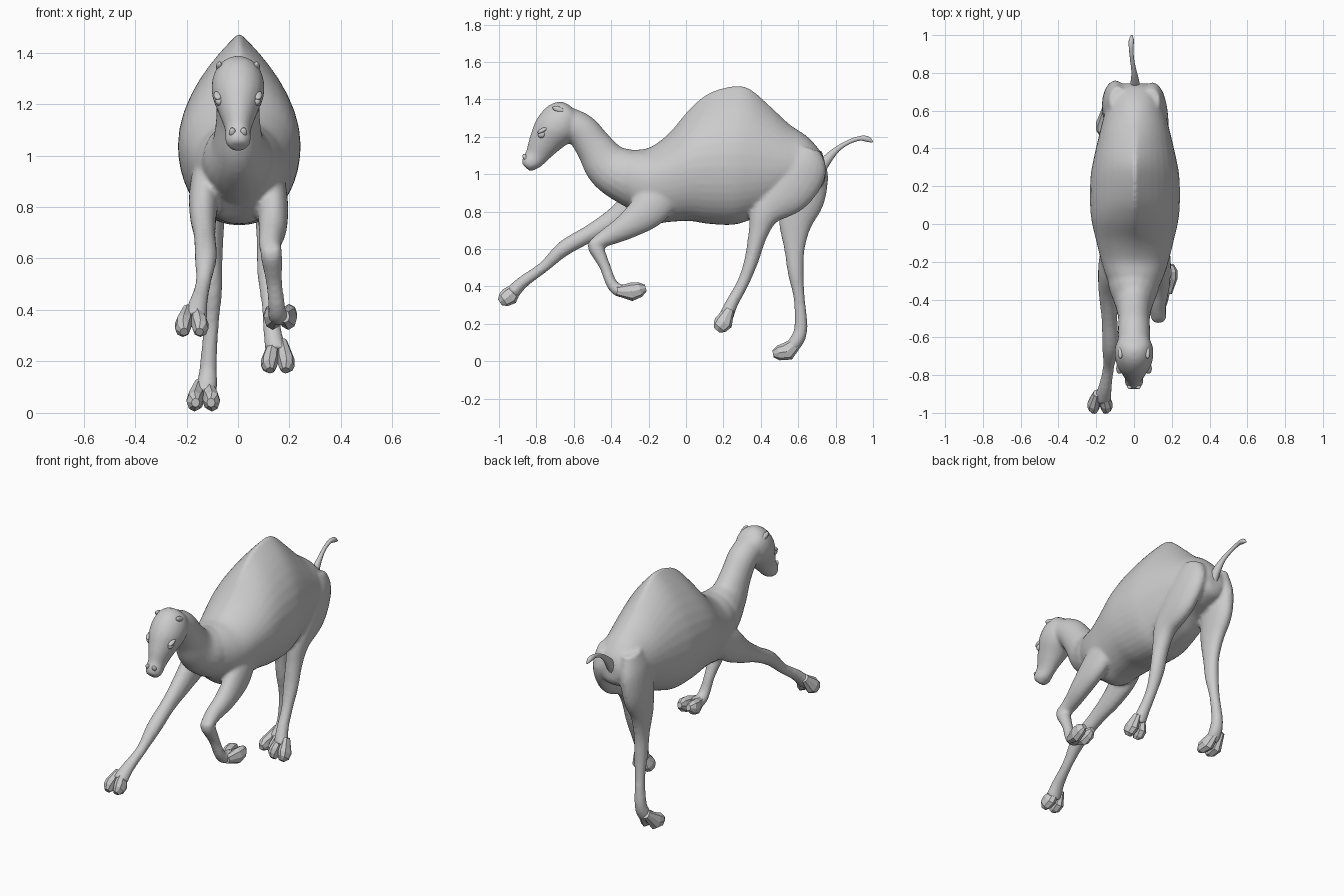
import bpy, bmesh, math
from mathutils import Vector


def catmull(rows, steps):
    """Smoothly interpolate every column of a list of stations."""
    if steps < 2:
        return [list(r) for r in rows]
    p = [rows[0]] + list(rows) + [rows[-1]]
    out = []
    for i in range(1, len(p) - 2):
        for s in range(steps):
            t = s / steps
            out.append([0.5 * (2 * b + (c - a) * t + (2 * a - 5 * b + 4 * c - d) * t * t
                               + (3 * b - a - 3 * c + d) * t ** 3)
                        for a, b, c, d in zip(p[i - 1], p[i], p[i + 1], p[i + 2])])
    out.append(list(rows[-1]))
    return out


def skin_rings(bm, rings):
    """Join rings of points into a closed tube."""
    vs = [[bm.verts.new(c) for c in r] for r in rings]
    n = len(vs[0])
    faces = []
    for a, b in zip(vs, vs[1:]):
        for i in range(n):
            j = (i + 1) % n
            faces.append(bm.faces.new((a[i], a[j], b[j], b[i])))
    faces += [bm.faces.new(vs[0]), bm.faces.new(vs[-1])]
    bmesh.ops.recalc_face_normals(bm, faces=faces)


def limb(bm, rows, n=20, steps=6):
    """Elliptical tube. Station: x, y, z, half width, half depth."""
    st = catmull(rows, steps)
    rings = []
    side = Vector((1, 0, 0))
    for i, (x, y, z, rx, rn) in enumerate(st):
        a, b = st[max(i - 1, 0)], st[min(i + 1, len(st) - 1)]
        t = Vector((0, b[1] - a[1], b[2] - a[2])).normalized()
        nor = t.cross(side)
        rings.append([Vector((x, y, z)) + side * (rx * math.cos(k * math.tau / n))
                      + nor * (rn * math.sin(k * math.tau / n)) for k in range(n)])
    skin_rings(bm, rings)


def barrel(bm, rows, n=40):
    """Trunk. Station: y, top, bottom, height of widest point, half width, peakedness."""
    rings = []
    for y, top, bot, zw, w, e in catmull(rows, 5):
        ring = []
        for k in range(n):
            a = k * math.tau / n
            c, s = math.cos(a), math.sin(a)
            x = w * math.copysign(abs(c) ** (e if s > 0 else 0.9), c)
            ring.append((x + 0.005, y, zw + s * ((top - zw) if s > 0 else (zw - bot))))
        rings.append(ring)
    skin_rings(bm, rings)


def finish(name, bm, smooth=True):
    me = bpy.data.meshes.new(name)
    bm.to_mesh(me)
    bm.free()
    for p in me.polygons:
        p.use_smooth = smooth
    ob = bpy.data.objects.new(name, me)
    bpy.context.collection.objects.link(ob)
    return ob


# Trunk with hump
bm = bmesh.new()
barrel(bm, [
    (-0.38, 1.06, 0.91, 0.98, 0.06, 1.0),
    (-0.34, 1.12, 0.86, 0.98, 0.12, 1.0),
    (-0.27, 1.13, 0.79, 0.97, 0.155, 1.0),
    (-0.19, 1.145, 0.735, 0.97, 0.18, 1.1),
    (-0.09, 1.22, 0.745, 1.00, 0.205, 1.35),
    (0.02, 1.35, 0.75, 1.03, 0.23, 1.75),
    (0.12, 1.435, 0.735, 1.04, 0.238, 2.0),
    (0.25, 1.475, 0.73, 1.04, 0.235, 2.0),
    (0.34, 1.46, 0.755, 1.04, 0.22, 1.9),
    (0.45, 1.365, 0.80, 1.04, 0.195, 1.6),
    (0.55, 1.27, 0.87, 1.04, 0.17, 1.3),
    (0.65, 1.20, 0.90, 1.04, 0.14, 1.1),
    (0.72, 1.12, 0.93, 1.03, 0.10, 1.0),
    (0.745, 1.06, 0.97, 1.02, 0.05, 1.0)])

# Neck
limb(bm, [(0, -0.18, 0.94, 0.15, 0.17), (0, -0.33, 0.995, 0.135, 0.145),
          (0, -0.42, 1.05, 0.10, 0.125), (0, -0.49, 1.145, 0.085, 0.10),
          (0, -0.56, 1.235, 0.085, 0.09), (0, -0.65, 1.28, 0.085, 0.085)])

# Head and muzzle
limb(bm, [(0, -0.585, 1.32, 0.04, 0.03), (0, -0.605, 1.31, 0.075, 0.075),
          (0, -0.655, 1.285, 0.10, 0.112), (0, -0.71, 1.235, 0.10, 0.108),
          (0, -0.76, 1.165, 0.073, 0.085), (0, -0.80, 1.10, 0.05, 0.062),
          (0, -0.832, 1.06, 0.05, 0.05), (0, -0.846, 1.035, 0.035, 0.032),
          (0, -0.85, 1.03, 0.01, 0.01)])

# Front leg stretched forward
limb(bm, [(-0.115, -0.12, 0.95, 0.06, 0.09), (-0.13, -0.24, 0.85, 0.06, 0.10),
          (-0.135, -0.36, 0.765, 0.052, 0.072), (-0.13, -0.50, 0.69, 0.042, 0.048),
          (-0.125, -0.65, 0.605, 0.043, 0.042), (-0.135, -0.76, 0.505, 0.03, 0.03),
          (-0.155, -0.87, 0.425, 0.037, 0.033), (-0.17, -0.93, 0.365, 0.05, 0.04)])

# Front leg folded back
limb(bm, [(0.12, -0.10, 0.92, 0.06, 0.10), (0.135, -0.20, 0.81, 0.06, 0.10),
          (0.135, -0.32, 0.72, 0.055, 0.07), (0.125, -0.43, 0.66, 0.045, 0.047),
          (0.13, -0.49, 0.625, 0.042, 0.035)])
limb(bm, [(0.13, -0.51, 0.645, 0.03, 0.02), (0.13, -0.485, 0.61, 0.042, 0.04),
          (0.14, -0.435, 0.51, 0.032, 0.03), (0.15, -0.40, 0.42, 0.033, 0.03),
          (0.155, -0.36, 0.38, 0.038, 0.035), (0.165, -0.30, 0.375, 0.045, 0.035)])

# Hind leg lifted forward
limb(bm, [(0.09, 0.65, 1.14, 0.045, 0.07), (0.10, 0.62, 1.05, 0.068, 0.14),
          (0.115, 0.54, 0.92, 0.068, 0.14), (0.12, 0.43, 0.80, 0.058, 0.085),
          (0.12, 0.385, 0.68, 0.048, 0.052), (0.12, 0.35, 0.54, 0.045, 0.038),
          (0.125, 0.305, 0.42, 0.033, 0.032), (0.135, 0.245, 0.31, 0.036, 0.034),
          (0.15, 0.215, 0.24, 0.045, 0.04)])

# Hind leg pushing off
limb(bm, [(-0.085, 0.66, 1.14, 0.045, 0.07), (-0.095, 0.635, 1.03, 0.068, 0.125),
          (-0.105, 0.62, 0.88, 0.065, 0.125), (-0.105, 0.585, 0.74, 0.052, 0.09),
          (-0.10, 0.58, 0.60, 0.04, 0.055), (-0.10, 0.587, 0.47, 0.038, 0.042),
          (-0.105, 0.605, 0.34, 0.03, 0.03), (-0.115, 0.615, 0.19, 0.033, 0.035),
          (-0.12, 0.595, 0.115, 0.04, 0.038), (-0.13, 0.555, 0.07, 0.045, 0.035)])

# Fuse everything into one continuous hide
hide = finish("camel_body", bm)
m = hide.modifiers.new("fuse", "REMESH")
m.mode = "VOXEL"
m.voxel_size = 0.011
m.use_smooth_shade = True
s = hide.modifiers.new("soften", "SMOOTH")
s.factor = 0.5
s.iterations = 4

# Two-toed faceted feet: x, then y/z of ankle, pad and tip
feet = {
    "front_foot_left": (-0.18, (-0.895, 0.405), (-0.945, 0.348), (-0.995, 0.315)),
    "front_foot_right": (0.165, (-0.37, 0.375), (-0.29, 0.372), (-0.215, 0.392)),
    "hind_foot_right": (0.155, (0.235, 0.28), (0.20, 0.207), (0.165, 0.165)),
    "hind_foot_left": (-0.135, (0.61, 0.115), (0.54, 0.052), (0.465, 0.04)),
}
for name, (x, a, b, c) in feet.items():
    bm = bmesh.new()
    for sgn in (-1, 1):
        limb(bm, [(x + sgn * 0.016, *a, 0.02, 0.025), (x + sgn * 0.03, *b, 0.035, 0.05),
                  (x + sgn * 0.034, *[(p * 0.4 + q * 0.6) for p, q in zip(b, c)], 0.031, 0.04),
                  (x + sgn * 0.03, *c, 0.016, 0.018)], n=8, steps=1)
    finish(name, bm, smooth=False)

# Tail with small tuft
bm = bmesh.new()
limb(bm, [(0.005, 0.71, 1.02, 0.03, 0.035), (0.005, 0.76, 1.085, 0.022, 0.026),
          (0.0, 0.81, 1.135, 0.014, 0.016), (-0.01, 0.87, 1.172, 0.011, 0.012),
          (-0.015, 0.93, 1.192, 0.012, 0.013), (-0.014, 0.97, 1.188, 0.014, 0.016),
          (-0.012, 0.998, 1.172, 0.005, 0.005)], n=10, steps=4)
finish("tail", bm)


def blob(name, loc, scale, tilt):
    """Paired ellipsoid on both sides of the head."""
    for tag, sgn in (("left", -1), ("right", 1)):
        bpy.ops.mesh.primitive_uv_sphere_add(segments=12, ring_count=8, radius=1,
                                             location=(sgn * loc[0], loc[1], loc[2]),
                                             rotation=(tilt, 0, 0))
        ob = bpy.context.object
        ob.name = f"{name}_{tag}"
        ob.scale = scale
        bpy.ops.object.shade_smooth()


# Ears, brows and eyes
blob("ear", (0.072, -0.68, 1.345), (0.014, 0.036, 0.016), -0.4)
blob("brow", (0.077, -0.765, 1.235), (0.018, 0.032, 0.012), 0.5)
blob("eye", (0.073, -0.77, 1.213), (0.016, 0.022, 0.018), 0.5)
blob("nostril", (0.022, -0.86, 1.09), (0.014, 0.012, 0.02), 0.5)
